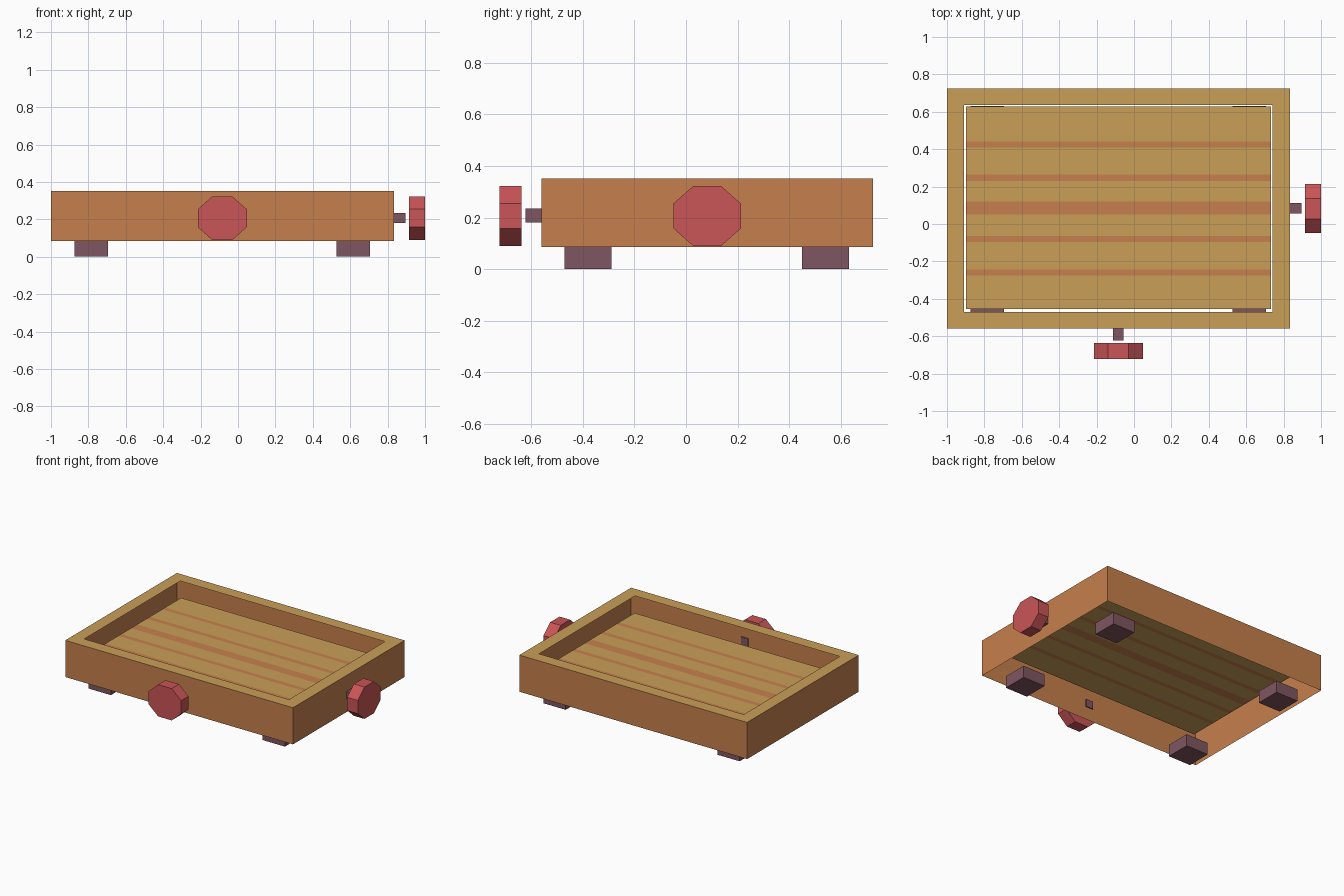
import bpy, bmesh, math
from mathutils import Matrix, Vector

if "Cube" in bpy.data.objects:
    bpy.data.objects.remove(bpy.data.objects["Cube"])


def material(name, hex_code):
    def linear(i):
        c = int(hex_code[i:i + 2], 16) / 255
        return c / 12.92 if c <= 0.04045 else ((c + 0.055) / 1.055) ** 2.4
    colour = (linear(0), linear(2), linear(4), 1)
    mat = bpy.data.materials.new(name)
    mat.use_nodes = True
    mat.diffuse_color = colour
    shader = next(n for n in mat.node_tree.nodes if n.type == 'BSDF_PRINCIPLED')
    shader.inputs["Base Color"].default_value = colour
    shader.inputs["Roughness"].default_value = 0.8
    return mat


ORANGE = material("orange wood", "c6804d")
TAN = material("tan wood", "ca9f57")
PURPLE = material("dull purple", "805661")
RED = material("red", "ca5557")


def finish(name, bm, *mats):
    mesh = bpy.data.meshes.new(name)
    bm.to_mesh(mesh)
    bm.free()
    for mat in mats:
        mesh.materials.append(mat)
    obj = bpy.data.objects.new(name, mesh)
    bpy.context.collection.objects.link(obj)
    return obj


def box(name, lo, hi, mat):
    lo, hi = Vector(lo), Vector(hi)
    bm = bmesh.new()
    bmesh.ops.create_cube(bm, size=1, matrix=Matrix.Translation((lo + hi) / 2)
                          @ Matrix.Diagonal((*(hi - lo), 1)))
    return finish(name, bm, mat)


def loop(bm, x0, x1, y0, y1, z):
    return [bm.verts.new((x, y, z)) for x, y in
            ((x0, y0), (x1, y0), (x1, y1), (x0, y1))]


# Tray frame: thin walls with a flat rim turned inwards, open below
bm = bmesh.new()
outer = (-1, 0.835, -0.56, 0.725)
bottom = loop(bm, *outer, 0.085)
top = loop(bm, *outer, 0.352)
inner = loop(bm, -0.91, 0.74, -0.47, 0.635, 0.352)
for index, (a, b) in enumerate(((bottom, top), (top, inner))):
    for i in range(4):
        j = (i + 1) % 4
        bm.faces.new((a[i], a[j], b[j], b[i])).material_index = index
finish("tray_frame", bm, ORANGE, TAN)

# Sunken panel: boards alternating with painted stripes
bm = bmesh.new()
edges = (-0.455, -0.275, -0.242, -0.097, -0.063, 0.05,
         0.12, 0.23, 0.265, 0.41, 0.442, 0.628)
rows = [[bm.verts.new((x, y, 0.235)) for x in (-0.898, 0.733)] for y in edges]
for i, (a, b) in enumerate(zip(rows, rows[1:])):
    bm.faces.new((a[0], a[1], b[1], b[0])).material_index = i % 2
finish("striped_panel", bm, TAN, ORANGE)

# Four block feet
for side, x in (("right", -0.875), ("left", 0.527)):
    for end, y in (("front", -0.47), ("back", 0.45)):
        box(f"{end}_{side}_foot", (x, y, 0), (x + 0.18, y + 0.182, 0.087), PURPLE)

# Knob pegs
box("front_peg", (-0.113, -0.622, 0.18), (-0.055, -0.553, 0.235), PURPLE)
box("side_peg", (0.835, 0.055, 0.18), (0.895, 0.113, 0.235), PURPLE)


# Eight-sided knobs, slightly flattened in height
def knob(name, centre, turn):
    bm = bmesh.new()
    radius = 0.131 / math.cos(math.pi / 8)
    bmesh.ops.create_cone(bm, cap_ends=True, segments=8, radius1=radius,
                          radius2=radius, depth=0.085)
    angles = [math.atan2(v.co.y, v.co.x) for v in bm.verts]
    # Turn the polygon so that a flat faces upwards
    spin = math.pi / 8 - min(a % (math.pi / 4) for a in angles)
    bm.transform(Matrix.Translation(centre) @ Matrix.Diagonal((1, 1, 0.885, 1))
                 @ Matrix.Rotation(turn, 4, 'Z')
                 @ Matrix.Rotation(math.pi / 2, 4, 'X')
                 @ Matrix.Rotation(spin, 4, 'Z'))
    finish(name, bm, RED)


knob("front_knob", (-0.084, -0.679, 0.206), 0)
knob("side_knob", (0.957, 0.082, 0.206), math.pi / 2)
